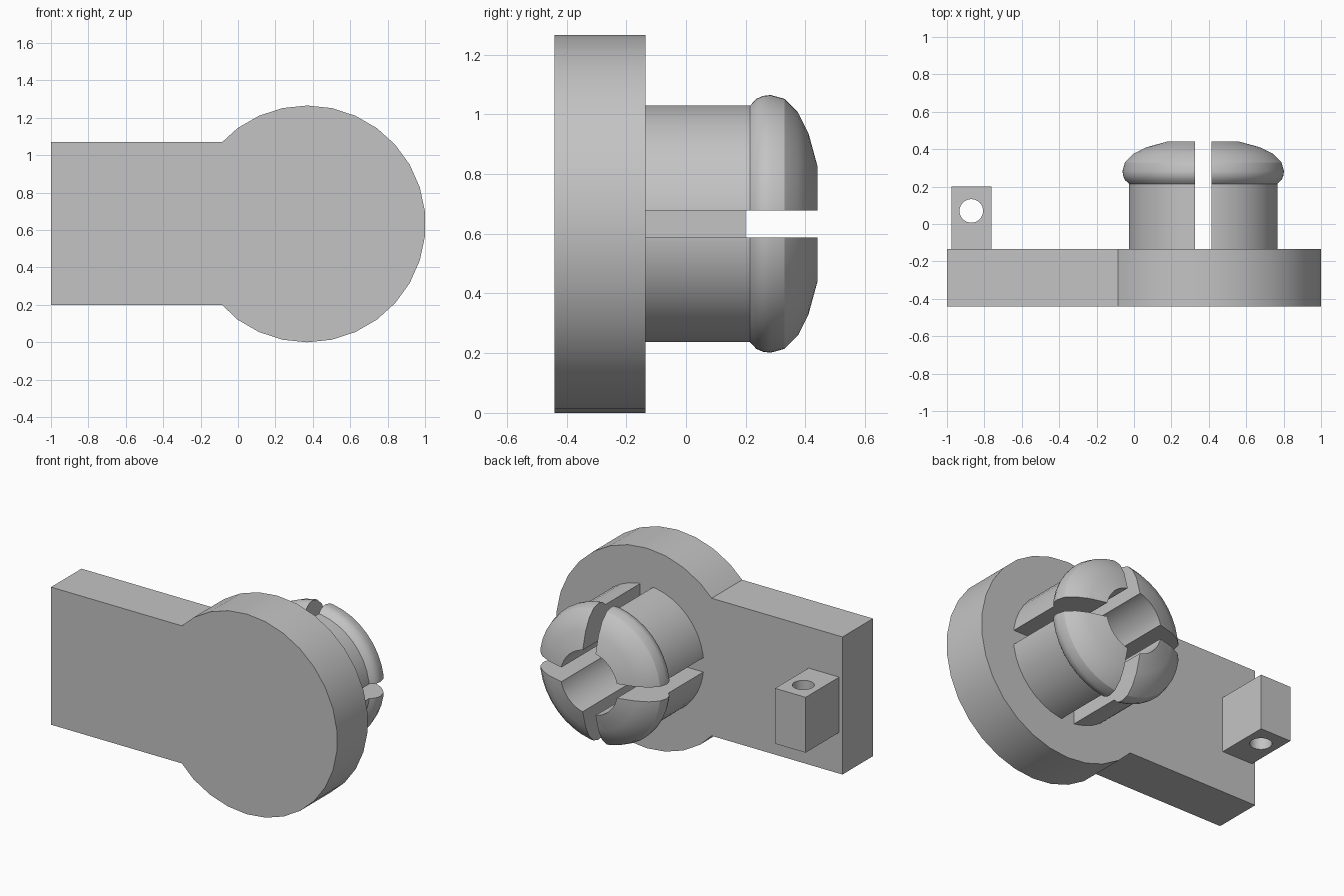
import bpy
import bmesh
from math import radians, sin, cos, pi
from mathutils import Vector

cube = bpy.data.objects.get("Cube")
if cube:
    bpy.data.objects.remove(cube, do_unlink=True)

CX, CZ = 0.37, 0.633      # axis of the disc and the pin
BACK = -0.135             # rear face of the plate

grey = bpy.data.materials.new("plain_grey")
grey.use_nodes = True
colour = (0.55, 0.55, 0.55, 1)
grey.diffuse_color = colour
grey.node_tree.nodes["Principled BSDF"].inputs["Base Color"].default_value = colour


def finish(name, bm):
    bmesh.ops.recalc_face_normals(bm, faces=bm.faces)
    mesh = bpy.data.meshes.new(name)
    bm.to_mesh(mesh)
    bm.free()
    obj = bpy.data.objects.new(name, mesh)
    mesh.materials.append(grey)
    bpy.context.collection.objects.link(obj)
    return obj


def box(name, low, high):
    low, high = Vector(low), Vector(high)
    bm = bmesh.new()
    bmesh.ops.create_cube(bm, size=1)
    bmesh.ops.scale(bm, vec=high - low, verts=bm.verts)
    bmesh.ops.translate(bm, vec=(low + high) / 2, verts=bm.verts)
    return finish(name, bm)


def cut(obj, cutter):
    mod = obj.modifiers.new(cutter.name, "BOOLEAN")
    mod.operation = "DIFFERENCE"
    mod.solver = "EXACT"
    mod.object = cutter
    bpy.ops.object.select_all(action="DESELECT")
    bpy.context.view_layer.objects.active = obj
    obj.select_set(True)
    bpy.ops.object.modifier_apply(modifier=mod.name)
    bpy.data.objects.remove(cutter, do_unlink=True)


def smooth(obj):
    bpy.ops.object.select_all(action="DESELECT")
    bpy.context.view_layer.objects.active = obj
    obj.select_set(True)
    bpy.ops.object.shade_smooth_by_angle(angle=radians(28))


# Base plate: round disc with a straight arm
R = 0.633
outline = [(-1, 0.2), (-0.085, 0.2)]
for deg in range(-126, 127, 12):
    a = radians(deg)
    outline.append((CX + R * cos(a), CZ + R * sin(a)))
outline += [(-0.085, 1.07), (-1, 1.07)]
bm = bmesh.new()
face = bm.faces.new([bm.verts.new((x, -0.44, z)) for x, z in outline])
side = bmesh.ops.extrude_face_region(bm, geom=[face])
moved = [v for v in side["geom"] if isinstance(v, bmesh.types.BMVert)]
bmesh.ops.translate(bm, vec=(0, BACK + 0.44, 0), verts=moved)
plate = finish("base_plate", bm)
smooth(plate)

# Snap pin: hollow shank with a bulging head, as (radius, y)
profile = [(0.2, BACK - 0.01), (0.4, BACK - 0.01), (0.4, 0.215), (0.422, 0.235),
           (0.432, 0.258), (0.435, 0.283), (0.422, 0.33), (0.377, 0.375),
           (0.307, 0.41), (0.2, 0.44)]
SIDES = 40
bm = bmesh.new()
rings = []
for i in range(SIDES):
    a = 2 * pi * i / SIDES
    rings.append([bm.verts.new((CX + r * cos(a), y, CZ + r * sin(a))) for r, y in profile])
for i in range(SIDES):
    one, two = rings[i], rings[(i + 1) % SIDES]
    for j in range(len(profile)):
        k = (j + 1) % len(profile)
        bm.faces.new((one[j], one[k], two[k], two[j]))
pin = finish("snap_pin", bm)

# Crossed slots split the pin into four prongs
S = 0.045
cut(pin, box("upright_slot", (CX - S, -0.3, CZ - 0.6), (CX + S, 0.6, CZ + 0.6)))
cut(pin, box("level_slot", (CX - 0.6, -0.3, CZ - S), (CX + 0.6, 0.6, CZ + S)))
smooth(pin)

# Lug with an upright hole
lug = box("lug", (-0.977, BACK - 0.01, 0.46), (-0.763, 0.2, 0.81))
bm = bmesh.new()
bmesh.ops.create_cone(bm, cap_ends=True, segments=32, radius1=0.063, radius2=0.063, depth=1)
bmesh.ops.translate(bm, vec=(-0.87, 0.07, CZ), verts=bm.verts)
cut(lug, finish("lug_hole", bm))
smooth(lug)
